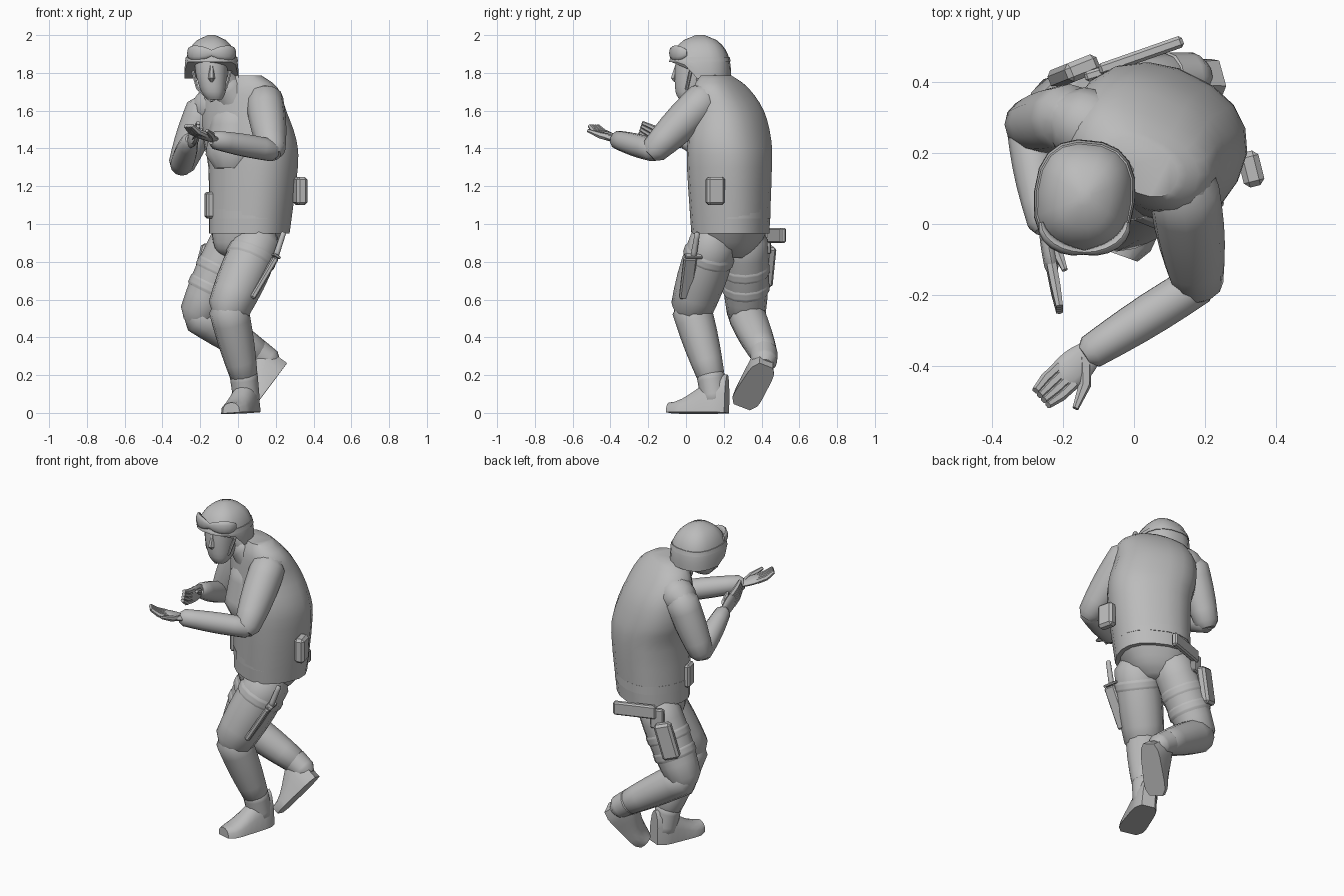
import bpy, bmesh, math
from mathutils import Vector, Matrix

cube = bpy.data.objects.get("Cube")
if cube:
    bpy.data.objects.remove(cube, do_unlink=True)

tone = (.5, .5, .5, 1)
grey = bpy.data.materials.new("plain grey")
grey.use_nodes = True
grey.diffuse_color = tone
grey.node_tree.nodes["Principled BSDF"].inputs["Base Color"].default_value = tone


def finish(name, bm, angle=40):
    bmesh.ops.recalc_face_normals(bm, faces=bm.faces)
    mesh = bpy.data.meshes.new(name)
    bm.to_mesh(mesh)
    bm.free()
    mesh.materials.append(grey)
    part = bpy.data.objects.new(name, mesh)
    bpy.context.collection.objects.link(part)
    bpy.ops.object.select_all(action='DESELECT')
    part.select_set(True)
    bpy.context.view_layer.objects.active = part
    bpy.ops.object.shade_smooth_by_angle(angle=math.radians(angle))


def skin(name, rings):
    """Join matching rings of points into a closed body."""
    bm = bmesh.new()
    rows = [[bm.verts.new(point) for point in ring] for ring in rings]
    for low, high in zip(rows, rows[1:]):
        for i in range(len(low)):
            bm.faces.new((low[i - 1], low[i], high[i], high[i - 1]))
    bm.faces.new(rows[0])
    bm.faces.new(rows[-1])
    finish(name, bm)


def oval(sides, power=1):
    """Unit oval; a power under one squares it off."""
    for i in range(sides):
        turn = math.tau * i / sides
        c, s = math.cos(turn), math.sin(turn)
        yield math.copysign(abs(c) ** power, c), math.copysign(abs(s) ** power, s)


def smooth(keys, steps=3):
    """Ease through the keys with a spline."""
    keys = [Vector(key) for key in keys]
    for i in range(len(keys) - 1):
        before, a, b, after = keys[max(i - 1, 0)], keys[i], keys[i + 1], keys[min(i + 2, len(keys) - 1)]
        for step in range(steps):
            t = step / steps
            yield a + ((b - before) * t + (before * 2 - a * 5 + b * 4 - after) * t ** 2
                       + (a * 3 - before - b * 3 + after) * t ** 3) / 2
    yield keys[-1]


def stack(name, rings, yaw=0, power=.85, rule=None):
    """Level ovals (x, y, z, half width, half depth) piled upwards."""
    turn = Matrix.Rotation(math.radians(yaw), 3, 'Z')
    body = [[Vector((x, y, z)) + turn @ Vector((wide * c, deep * s, 0)) for c, s in oval(18, power)]
            for x, y, z, wide, deep in rings]
    if rule:
        body = [[rule(point) for point in ring] for ring in body]
    skin(name, body)


def tube(name, path, radii, wide=(1, 0, 0), flat=1, sides=12):
    """Body along a path; wide is the direction kept at full radius."""
    rings = []
    for k, point in enumerate(path):
        along = (path[min(k + 1, len(path) - 1)] - path[max(k - 1, 0)]).normalized()
        thin = along.cross(Vector(wide)).normalized()
        broad = thin.cross(along)
        rings.append([point + (broad * c + thin * s * flat) * radii[k] for c, s in oval(sides)])
    skin(name, rings)


def limb(name, start, end, first, last, bulge=0, **options):
    """Tapered, round-ended segment between two joints."""
    along = (end - start).normalized()
    path, radii = [start - along * first / 2], [first * .6]
    for k in range(6):
        t = k / 5
        path.append(start.lerp(end, t))
        radii.append(first + (last - first) * t + bulge * math.sin(math.pi * t))
    tube(name, path + [end + along * last / 2], radii + [last * .6], **options)


def box(name, centre, size, forward, up=(0, 0, 1)):
    """Bevelled box; size runs along side, forward and up."""
    f = Vector(forward).normalized()
    side = f.cross(Vector(up)).normalized()
    frame = Matrix((side, f, side.cross(f))).transposed().to_4x4()
    bm = bmesh.new()
    bmesh.ops.create_cube(bm, size=1)
    bmesh.ops.scale(bm, vec=size, verts=bm.verts)
    bmesh.ops.bevel(bm, geom=bm.edges[:], offset=min(size) / 4, segments=1, affect='EDGES')
    bmesh.ops.transform(bm, matrix=Matrix.Translation(centre) @ frame, verts=bm.verts)
    finish(name, bm, 30)


def boot(name, heel, toe, ankle):
    """Flat-soled boot foot, its instep falling from ankle to toe."""
    f = (toe - heel).normalized()
    up = ankle - heel
    up = (up - f * up.dot(f)).normalized()
    side = f.cross(up)
    rings = []
    for k in range(9):
        t = k / 8
        half = (.066 + .014 * t) * (1 - .4 * abs(2 * t - 1) ** 6)
        high = .055 + .075 * (1 + math.cos(math.pi * t))
        arch = [math.pi * i / 8 for i in range(9)]
        rings.append([heel.lerp(toe, t) + side * half * math.cos(a) + up * high * max(0, math.sin(a)) ** .7
                      for a in arch])
    skin(name, rings)


def hand(name, wrist, tip, wide, thumb_tip):
    """Flat palm, four fingers curling to the tip, and a thumb."""
    wide = Vector(wide).normalized()
    knuckle = wrist.lerp(tip, .5) - Vector((0, 0, .012))
    limb(name + "_palm", wrist, knuckle, .036, .05, .006, wide=wide, flat=.4)
    for i in range(4):
        spread = wide * (i - 1.5) * .022
        bend = knuckle.lerp(tip, .55) - Vector((0, 0, .01)) + spread
        tube(name + "_finger", [knuckle + spread, bend, tip + spread * .8], [.016, .015, .011], wide=wide, sides=6)
    root = wrist.lerp(knuckle, .3)
    bend = root.lerp(thumb_tip, .5) + (thumb_tip - tip) * .15
    tube(name + "_thumb", [root, bend, thumb_tip], [.022, .018, .009], wide=wide, sides=6)


# Joints of the pose
left_shoulder, left_elbow, left_wrist = Vector((.14, .1, 1.66)), Vector((.18, -.17, 1.39)), Vector((-.12, -.36, 1.445))
right_shoulder, right_elbow, right_wrist = Vector((-.18, .3, 1.61)), Vector((-.3, .28, 1.31)), Vector((-.255, 0, 1.44))
left_hip, left_knee, left_ankle = Vector((.11, .15, .92)), Vector((-.05, .03, .55)), Vector((.03, .13, .2))
right_hip, right_knee, right_ankle = Vector((-.02, .31, .92)), Vector((-.21, .32, .52)), Vector((.1, .41, .32))

# Vest, belt and hips, turned towards the right
yaw = -27
stack("torso", smooth([(.06, .235, .95, .21, .195), (.08, .23, 1.3, .235, .21), (.06, .23, 1.45, .25, .2),
                       (.03, .22, 1.6, .23, .17), (.02, .185, 1.72, .2, .12), (.02, .16, 1.785, .11, .07)]), yaw)
stack("belt", [(.065, .235, z, .216, .201) for z in (1.03, 1.08)], yaw)
stack("hips", smooth([(.02, .23, .82, .08, .08), (.03, .23, .87, .15, .14), (.06, .24, .97, .2, .18)]), yaw)
limb("chest", Vector((-.04, .12, 1.36)), Vector((-.03, .14, 1.56)), .14, .12, wide=(.9, -.45, 0), flat=.75)

# Neck, face and nose
head = Vector((-.14, .075, 1.85))
limb("collar", Vector((-.03, .15, 1.69)), Vector((-.07, .12, 1.74)), .1, .075)
limb("neck", Vector((-.03, .16, 1.7)), head, .08, .06)
stack("face", smooth([(-.125, 0, 1.66, .04, .035), (-.13, .02, 1.7, .065, .075),
                      (-.14, .04, 1.8, .085, .1), (-.14, .06, 1.9, .09, .11)]), -6)
tube("nose", [head + Vector((0, y, z)) for y, z in ((-.12, 0), (-.14, -.08), (-.13, -.09))], [.01, .018, .012], sides=6)


# Helmet, raised at the brow, with low ear flaps
def brow(point):
    front = min(1, max(0, (.05 - point.y) / .07))
    low = max(0, 1.88 - point.z)
    return point + Vector((0, 0, front * low * .8))


def dome(low, high, grow, steps):
    """Helmet rings between two heights, closing in to the crown."""
    crown = 2
    for k in range(steps + 1):
        z = low + (high - low) * k / steps
        close = max(.02, 1 - (max(0, z - 1.78) / (crown - 1.78)) ** 2.6) ** .5
        yield head.x, head.y, z, .143 * close + grow, .163 * close + grow


stack("helmet", dome(1.77, 2, 0, 9), -6, .8, brow)
stack("helmet_band", dome(1.86, 1.885, .004, 1), -6, .8)

# Goggles wrapped round the brow, pinched at the bridge
sweep = [math.radians(a) for a in range(-90, 91, 15)]
tube("goggles", [head + Vector((.122 * math.sin(a), -.07 - .085 * math.cos(a), .055)) for a in sweep],
     [.016 + .024 * abs(math.sin(2 * a)) ** .7 for a in sweep], wide=(0, 0, 1), flat=.4)
for side in (-1, 1):
    tube("chin_strap", [head + Vector((side * x, y, z)) for x, y, z in
                        ((.1, -.05, -.04), (.075, -.07, -.13), (0, -.09, -.2))], [.009] * 3, wide=(0, 1, 0), sides=6)

# Left arm, reaching across with an open palm
limb("left_shoulder", Vector((.07, .2, 1.65)), left_shoulder, .1, .105, .01)
limb("left_upper_arm", left_shoulder, left_elbow, .1, .072, .01)
limb("left_forearm", left_elbow, left_wrist, .06, .05, .006)
hand("left", left_wrist, Vector((-.26, -.49, 1.52)), (.65, -.75, 0), Vector((-.165, -.52, 1.495)))

# Right arm, bent up sharply at the elbow
limb("right_shoulder", Vector((-.08, .25, 1.63)), right_shoulder, .1, .095, .01)
limb("right_upper_arm", right_shoulder, right_elbow, .095, .07, .008, wide=(0, 1, 0))
limb("right_forearm", right_elbow, right_wrist, .06, .045, .008)
hand("right", right_wrist, Vector((-.21, -.24, 1.51)), (0, .3, 1), Vector((-.195, -.13, 1.5)))

# Left leg, planted
limb("left_thigh", left_hip, left_knee, .125, .113, .012)
limb("left_shin", left_knee, left_ankle, .105, .074, .006)
limb("left_boot_shaft", left_ankle, Vector((.045, .15, .07)), .074, .07)
boot("left_boot", Vector((.075, .215, 0)), Vector((-.035, -.09, 0)), left_ankle)

# Right leg, lifted behind with the toe down
limb("right_thigh", right_hip, right_knee, .12, .102, .012)
limb("right_shin", right_knee, right_ankle, .1, .074, .006, wide=(0, 1, 0))
limb("right_boot_shaft", right_ankle, Vector((.17, .415, .27)), .074, .068, wide=(0, 1, 0))
boot("right_boot", Vector((.25, .425, .25)), Vector((.085, .295, .03)), right_ankle)

# Thigh straps
for name, hip, knee, t, radius in (("left", left_hip, left_knee, .2, .137),
                                   ("right", right_hip, right_knee, .36, .129), ("right", right_hip, right_knee, .6, .125)):
    limb(name + "_thigh_strap", hip.lerp(knee, t), hip.lerp(knee, t + .09), radius, radius)

# Knife sheath on the left thigh
tip, guard, pommel = Vector((.07, -.02, .6)), Vector((.2, .04, .83)), Vector((.24, .06, .95))
box("knife_sheath", tip.lerp(guard, .5), (.03, .07, .25), (.2, -1, 0), guard - tip)
box("knife_guard", guard, (.04, .09, .015), (.2, -1, 0), guard - tip)
limb("knife_handle", guard, pommel, .016, .014)

# Holster and sidearm on the right thigh
box("holster", (-.17, .43, .78), (.1, .055, .22), (-.4, 1, 0), (.3, 0, 1))
box("holster_hanger", (-.1, .425, .9), (.08, .03, .12), (-.3, 1, 0))
box("sidearm_grip", (.02, .475, .94), (.25, .034, .08), (-.35, 1, 0))

# Belt pouches
box("left_pouch", (.33, .155, 1.175), (.1, .06, .15), (1, .25, 0))
box("right_pouch", (-.15, .19, 1.1), (.08, .045, .14), (-1, -.2, 0))
